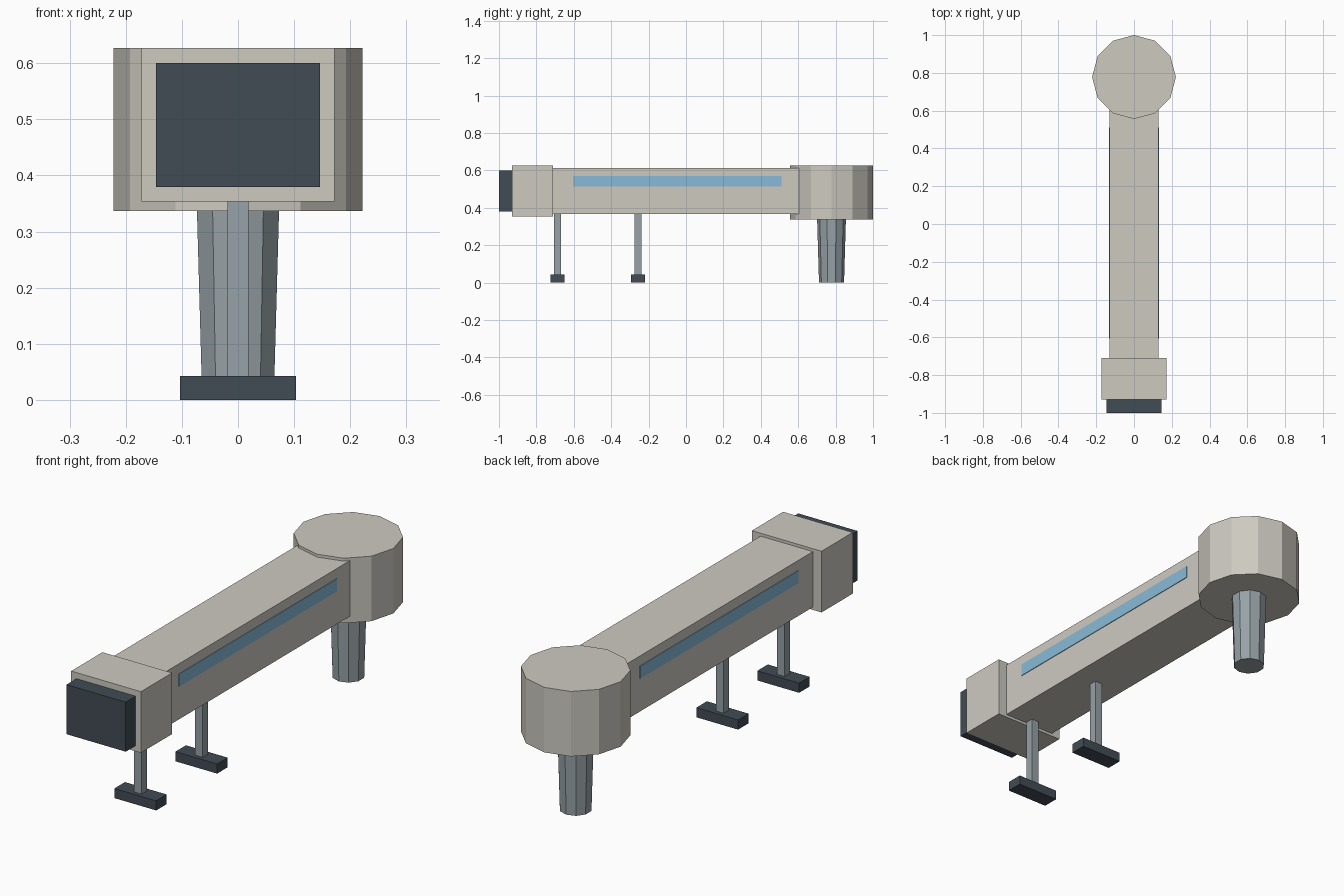
import bpy
import math

cube = bpy.data.objects.get("Cube")
if cube:
    bpy.data.objects.remove(cube, do_unlink=True)


def material(name, rgb):
    mat = bpy.data.materials.new(name)
    mat.use_nodes = True
    mat.diffuse_color = (*rgb, 1)
    mat.node_tree.nodes["Principled BSDF"].inputs["Base Color"].default_value = (*rgb, 1)
    return mat


PANEL = material("warm grey panel", (0.61, 0.59, 0.53))
STEEL = material("blue grey steel", (0.31, 0.36, 0.385))
DARK = material("dark rubber", (0.054, 0.072, 0.091))
GLASS = material("blue glass", (0.25, 0.50, 0.69))


def box(name, x, y, z, mat):
    """Box from (min, max) ranges on each axis."""
    bpy.ops.mesh.primitive_cube_add(size=1, location=[sum(r) / 2 for r in (x, y, z)])
    obj = bpy.context.object
    obj.scale = [r[1] - r[0] for r in (x, y, z)]
    bpy.ops.object.transform_apply(location=False, rotation=False, scale=True)
    obj.name = name
    obj.data.materials.append(mat)
    return obj


def column(name, sides, r_bottom, r_top, y, z, mat):
    """Faceted upright column with one corner facing +y."""
    bpy.ops.mesh.primitive_cone_add(vertices=sides, radius1=r_bottom, radius2=r_top,
                                    depth=z[1] - z[0], location=(0, y, sum(z) / 2))
    obj = bpy.context.object
    obj.name = name
    obj.data.materials.append(mat)
    return obj


# Rear rotunda on its tapered pedestal
column("rotunda", 12, 0.222, 0.222, 0.778, (0.337, 0.627), PANEL)
column("pedestal", 10, 0.067, 0.077, 0.778, (0, 0.34), STEEL)

# Long tunnel with a window strip on each side
box("tunnel", (-0.129, 0.129), (-0.72, 0.66), (0.366, 0.614), PANEL)
for side, s in (("left", 1), ("right", -1)):
    box(side + "_window_strip", sorted((s * 0.126, s * 0.132)), (-0.605, 0.511), (0.514, 0.57), GLASS)

# Front cab and dark docking hood
box("cab", (-0.172, 0.172), (-0.93, -0.71), (0.354, 0.627), PANEL)
box("docking_hood", (-0.146, 0.146), (-1.0, -0.92), (0.379, 0.6), DARK)

# Support legs with wide feet
for label, y in (("front", -0.687), ("middle", -0.257)):
    box(label + "_leg", (-0.0185, 0.0185), (y - 0.0185, y + 0.0185), (0.03, 0.37), STEEL)
    box(label + "_foot", (-0.103, 0.103), (y - 0.037, y + 0.037), (0, 0.043), DARK)
